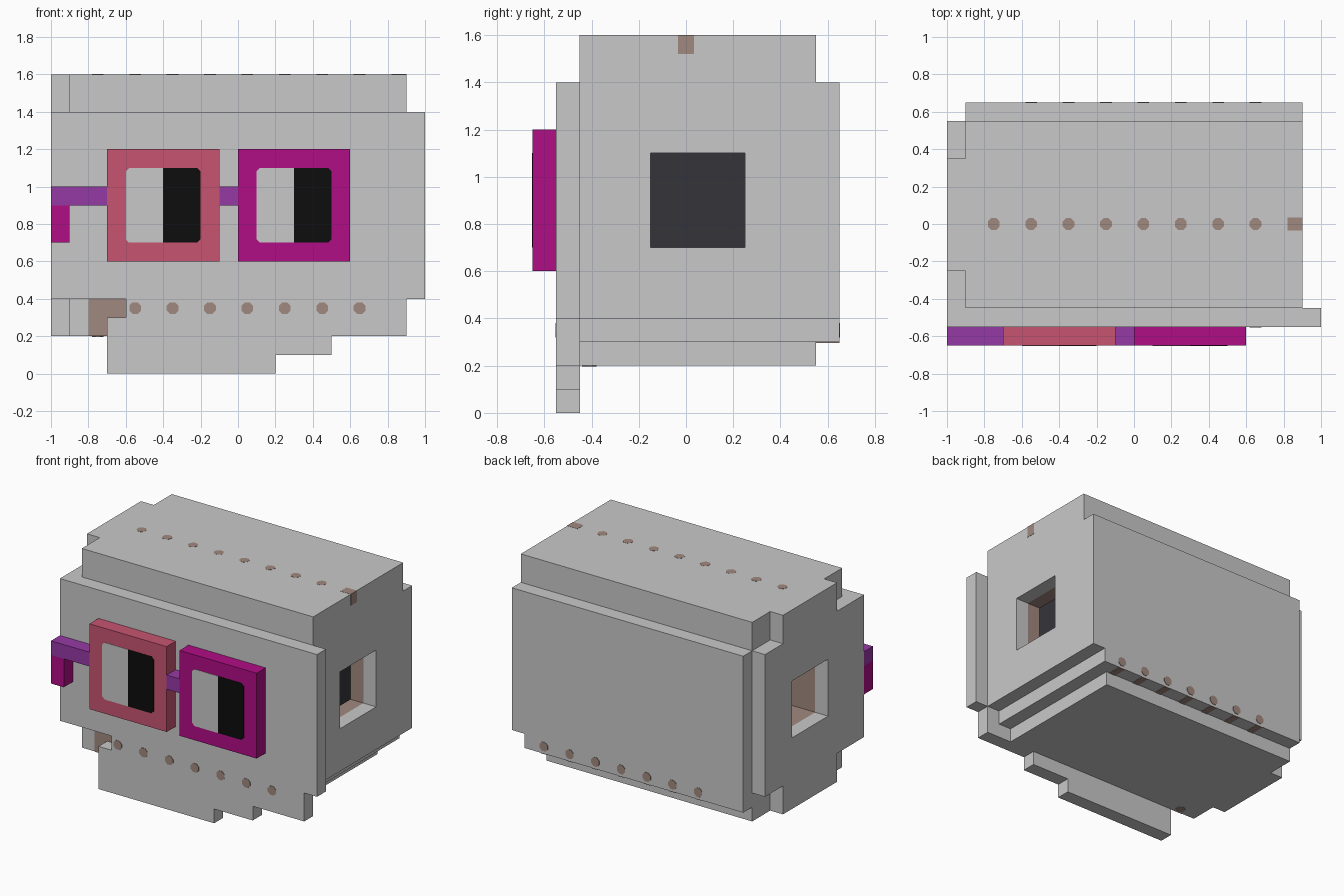
import bpy, bmesh, math
from mathutils import Matrix, Vector

if "Cube" in bpy.data.objects:
    bpy.data.objects.remove(bpy.data.objects["Cube"])


def material(name, r, g, b):
    m = bpy.data.materials.new(name)
    m.diffuse_color = (r, g, b, 1)
    m.use_nodes = True
    m.node_tree.nodes["Principled BSDF"].inputs["Base Color"].default_value = m.diffuse_color
    return m


GREY = material("paper grey", 0.584, 0.584, 0.584)
BROWN = material("cardboard brown", 0.352, 0.25, 0.212)
DARK = material("dark slate", 0.036, 0.034, 0.042)
BLACK = material("pupil black", 0.004, 0.004, 0.004)
PINK = material("rose pink", 0.57, 0.09, 0.165)
MAGENTA = material("magenta", 0.434, 0.004, 0.235)
PURPLE = material("purple", 0.305, 0.041, 0.376)


def finish(name, bm, *mats):
    bmesh.ops.recalc_face_normals(bm, faces=bm.faces)
    me = bpy.data.meshes.new(name)
    bm.to_mesh(me)
    bm.free()
    for m in mats:
        me.materials.append(m)
    ob = bpy.data.objects.new(name, me)
    bpy.context.collection.objects.link(ob)
    return ob


def box(name, x, y, z, mat):
    bm = bmesh.new()
    size = Vector((x[1] - x[0], y[1] - y[0], z[1] - z[0]))
    mid = Vector((x[0] + x[1], y[0] + y[1], z[0] + z[1])) / 2
    bmesh.ops.create_cube(bm, size=1, matrix=Matrix.Translation(mid) @ Matrix.Diagonal(size.to_4d()))
    return finish(name, bm, mat)


def front_plate(name, pts, y0, y1, mat):
    """Extrude an outline in x and z between two depths."""
    bm = bmesh.new()
    f = bm.faces.new([bm.verts.new((px, y0, pz)) for px, pz in pts])
    new = bmesh.ops.extrude_face_region(bm, geom=[f])["geom"]
    bmesh.ops.translate(bm, vec=(0, y1 - y0, 0), verts=[v for v in new if isinstance(v, bmesh.types.BMVert)])
    return finish(name, bm, mat)


def dot(name, loc, axis, mat=BROWN):
    """Thin octagonal spot lying on a surface."""
    bm = bmesh.new()
    turn = Matrix.Rotation(math.pi / 2, 4, 'X') if axis == 'Y' else Matrix()
    spin = Matrix.Rotation(math.pi / 8, 4, 'Z')
    bmesh.ops.create_cone(bm, cap_ends=True, segments=8, radius1=0.034, radius2=0.034, depth=0.006,
                          matrix=Matrix.Translation(loc) @ turn @ spin)
    return finish(name, bm, mat)


# Blocky roll: filled cells on a 0.1 grid, only the outer skin is made
def cells(x0, x1, y0, y1, z0, z1):
    return {(i, j, k) for i in range(x0, x1) for j in range(y0, y1) for k in range(z0, z1)}


roll = set()
for b in [(-9, 9, 1, 11, 4, 16), (-9, 8, 1, 11, 3, 4), (-9, 7, 1, 11, 2, 3),   # core with stepped underside
          (-9, 9, 11, 12, 4, 14), (-9, 8, 11, 12, 3, 4),                       # back layer
          (-10, -9, 1, 11, 4, 14), (-10, -9, 3, 9, 2, 16),                     # left end disc
          (-10, 10, 0, 1, 4, 14), (-6, 9, 0, 1, 3, 4), (-7, 9, 0, 1, 2, 3),    # hanging front sheet
          (-7, 5, 0, 1, 1, 2), (-7, 2, 0, 1, 0, 1)]:
    roll |= cells(*b)
tube = cells(-10, 9, 4, 8, 7, 11)
roll -= tube

bm = bmesh.new()
for c in roll:
    for ax in range(3):
        for s in (0, 1):
            n = list(c)
            n[ax] += 1 if s else -1
            if tuple(n) in roll:
                continue
            verts = []
            for u, v in ((0, 0), (1, 0), (1, 1), (0, 1)):
                p = list(c)
                p[ax] += s
                p[(ax + 1) % 3] += u
                p[(ax + 2) % 3] += v
                verts.append(bm.verts.new((p[0] / 10, p[1] / 10 - 0.55, p[2] / 10)))
            if not s:
                verts.reverse()
            f = bm.faces.new(verts)
            # cardboard lining inside the tube
            f.material_index = int(tuple(n) in tube and -9 <= c[0] < 8)
bmesh.ops.remove_doubles(bm, verts=bm.verts, dist=0.001)
finish("paper_roll", bm, GREY, BROWN)
box("tube_plug", (0.6, 0.7), (-0.15, 0.25), (0.7, 1.1), DARK)

# Cardboard patch behind the notch in the sheet
box("cardboard_patch", (-0.8, -0.6), (-0.454, -0.449), (0.2, 0.4), BROWN)
dot("patch_underside", (-0.75, -0.41, 0.2), 'Z')

# Perforation spots on front, back, underside and top
for i in range(7):
    x = -0.55 + 0.2 * i
    dot("front_spot", (x, -0.55, 0.35), 'Y')
    dot("back_spot", (x, 0.65, 0.35), 'Y')
    box("underside_spot", (x - 0.025, x + 0.025), (0.55, 0.65), (0.297, 0.303), BROWN)
for i in range(8):
    dot("top_spot", (-0.75 + 0.2 * i, 0, 1.598), 'Z')
box("edge_spot", (0.82, 0.902), (-0.034, 0.034), (1.52, 1.601), BROWN)

# Glasses: frames with flush two-tone lenses
F, B, C = -0.65, -0.55, 0.018
for side, x, mat in (("left", -0.7, PINK), ("right", 0.0, MAGENTA)):
    box(side + "_frame", (x, x + 0.6), (F, B), (0.6, 1.2), mat)
    l, m, r = x + 0.1, x + 0.3, x + 0.5
    front_plate(side + "_lens_white", [(l + C, 0.7), (m, 0.7), (m, 1.1), (l + C, 1.1), (l, 1.1 - C), (l, 0.7 + C)],
                F - 0.002, F + 0.004, GREY)
    front_plate(side + "_lens_pupil", [(m, 0.7), (r - C, 0.7), (r, 0.7 + C), (r, 1.1 - C), (r - C, 1.1), (m, 1.1)],
                F - 0.002, F + 0.004, BLACK)
box("bridge", (-0.1, 0.0), (F, B), (0.9, 1.0), PURPLE)
box("temple_arm", (-1.0, -0.7), (F, B), (0.9, 1.0), PURPLE)
box("temple_tip", (-1.0, -0.9), (F, B), (0.7, 0.9), MAGENTA)
